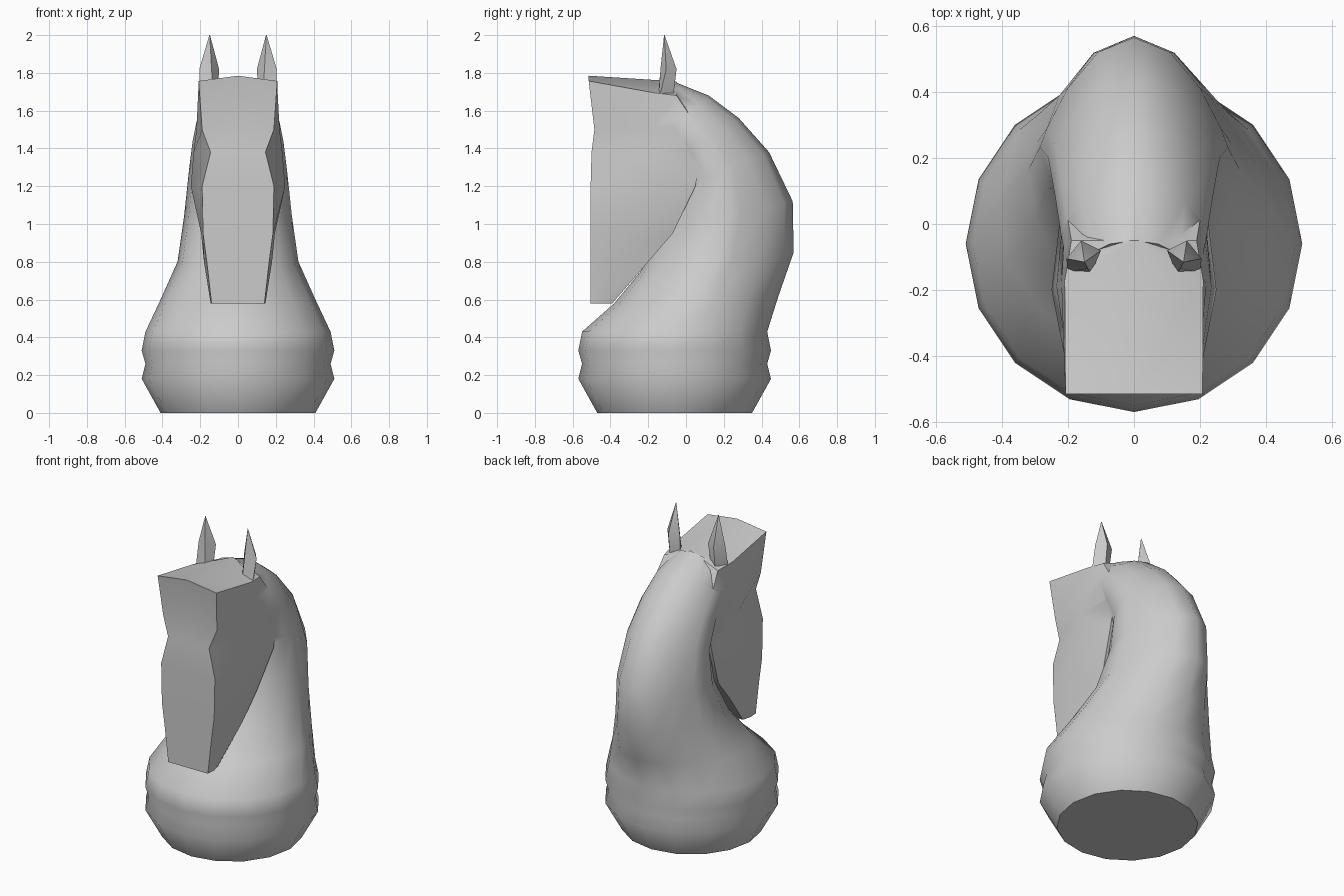
import bpy, bmesh, math

if "Cube" in bpy.data.objects:
    bpy.data.objects.remove(bpy.data.objects["Cube"])


def loft(name, rings, fan_top=None):
    """Skin a list of equal-length rings, closing both ends."""
    bm = bmesh.new()
    rows = [[bm.verts.new(p) for p in ring] for ring in rings]
    n = len(rows[0])
    for a, b in zip(rows, rows[1:]):
        for i in range(n):
            j = (i + 1) % n
            bm.faces.new((a[i], a[j], b[j], b[i]))
    bm.faces.new(rows[0][::-1])
    top = rows[-1]
    for idx in fan_top or [range(n)]:
        bm.faces.new([top[i] for i in idx])
    bmesh.ops.recalc_face_normals(bm, faces=bm.faces)
    mesh = bpy.data.meshes.new(name)
    bm.to_mesh(mesh)
    bm.free()
    obj = bpy.data.objects.new(name, mesh)
    bpy.context.collection.objects.link(obj)
    return obj


def smooth(obj, angle):
    bpy.ops.object.select_all(action='DESELECT')
    obj.select_set(True)
    bpy.context.view_layer.objects.active = obj
    bpy.ops.object.shade_smooth_by_angle(angle=math.radians(angle))


# Round base and arched neck: front point, back point, half width, crest sharpness
SIDES = 16
sections = [((-0.06 - r, z), (-0.06 + r, z), r, 1) for z, r in
            ((0, 0.41), (0.18, 0.51), (0.26, 0.49), (0.33, 0.51), (0.43, 0.49))]
sections += [
    ((-0.38, 0.58), (0.49, 0.62), 0.41, 1.3),
    ((-0.24, 0.75), (0.57, 0.85), 0.32, 1.7),
    ((-0.10, 0.97), (0.565, 1.12), 0.285, 1.8),
    ((-0.04, 1.18), (0.44, 1.38), 0.26, 1.7),
    ((-0.10, 1.32), (0.28, 1.56), 0.24, 1.5),
    ((-0.20, 1.40), (0.12, 1.68), 0.22, 1.2),
    ((-0.32, 1.42), (-0.05, 1.748), 0.19, 1.0),
]
neck_rings = []
for (yf, zf), (yb, zb), w, power in sections:
    ring = []
    for k in range(SIDES):
        a = 2 * math.pi * k / SIDES
        s = math.sin(a)
        t = s ** power if s > 0 else s
        u = (t + 1) / 2
        ring.append((w * math.cos(a), yf + (yb - yf) * u, zf + (zb - zf) * u))
    neck_rings.append(ring)
body = loft("horse_neck_and_base", neck_rings)


# Head: eight-point horizontal sections with flat face and swelling cheeks
def head_ring(yf, wf, ym, wm, yb, wb, zs):
    half = [(wf, yf, zs[1]), (wm, ym, zs[2]), (wb, yb, zs[3])]
    return ([(0, yf, zs[0])] + half + [(0, yb, zs[4])]
            + [(-x, y, z) for x, y, z in reversed(half)])


head_rings = [head_ring(*v, (z,) * 5) for z, v in (
    (0.58, (-0.505, 0.14, -0.45, 0.145, -0.39, 0.13)),
    (0.80, (-0.505, 0.165, -0.36, 0.18, -0.20, 0.17)),
    (0.95, (-0.505, 0.185, -0.29, 0.195, -0.07, 0.18)),
    (1.20, (-0.505, 0.19, -0.20, 0.25, 0.05, 0.22)),
    (1.38, (-0.50, 0.145, -0.19, 0.235, 0.08, 0.21)),
    (1.50, (-0.485, 0.19, -0.18, 0.22, 0.07, 0.21)),
)]
head_rings.append(head_ring(-0.515, 0.208, -0.17, 0.21, -0.05, 0.19,
                            (1.785, 1.757, 1.695, 1.68, 1.755)))
head = loft("horse_head", head_rings,
            [(0, 1, 2), (0, 2, 3, 4), (0, 4, 5, 6), (0, 6, 7)])

# Fuse the head into the neck
union = body.modifiers.new("fuse", 'BOOLEAN')
union.operation = 'UNION'
union.solver = 'EXACT'
union.object = head
bpy.context.view_layer.objects.active = body
bpy.ops.object.modifier_apply(modifier="fuse")
bpy.data.objects.remove(head)
smooth(body, 45)

# Pointed ears, four-sided and mirrored
base = [(0.11, -0.10), (0.16, -0.07), (0.20, -0.145), (0.13, -0.15)]
mid = [(0.10, -0.08), (0.16, -0.05), (0.205, -0.105), (0.14, -0.135)]
for label, side in (("right", 1), ("left", -1)):
    tip = [(0.15 + (x - 0.15) * 0.03, -0.115 + (y + 0.1) * 0.03) for x, y in mid]
    ear = loft(label + "_ear", [[(side * x, y, z) for x, y in pts]
               for pts, z in ((base, 1.65), (mid, 1.82), (tip, 2.0))])
    smooth(ear, 60)
